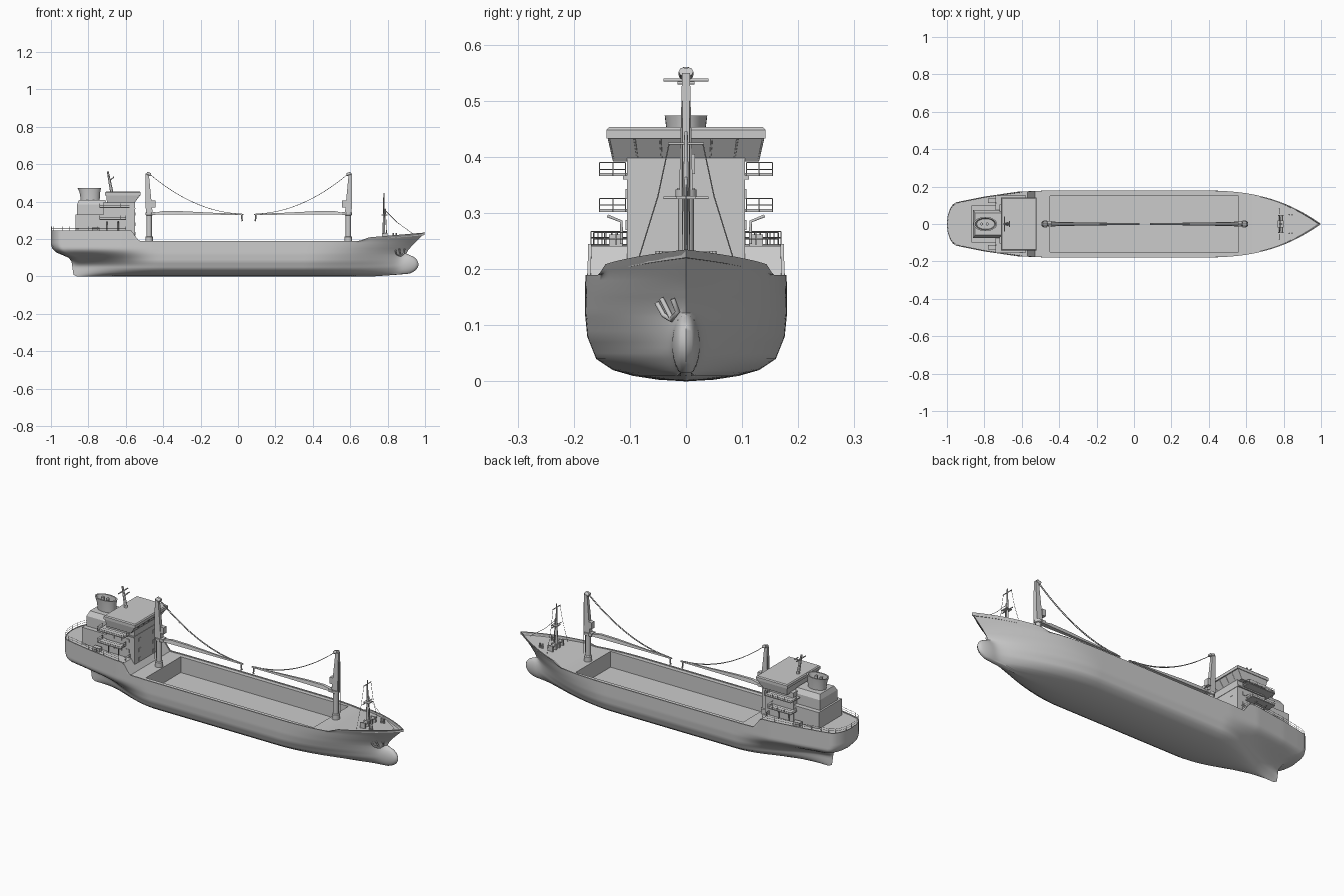
import bpy, bmesh, math

if "Cube" in bpy.data.objects:
    bpy.data.objects.remove(bpy.data.objects["Cube"])

def interp(tab, x):
    if x <= tab[0][0]: return tab[0][1]
    for (a, p), (b, q) in zip(tab, tab[1:]):
        if x <= b: return p + (q - p) * (x - a) / (b - a)
    return tab[-1][1]

def smooth(a, b, x):
    t = max(0, min(1, (x - a) / (b - a)))
    return t * t * (3 - 2 * t)

def activate(ob):
    bpy.ops.object.select_all(action='DESELECT')
    ob.select_set(True)
    bpy.context.view_layer.objects.active = ob

def make(name, verts, faces, angle=30):
    me = bpy.data.meshes.new(name)
    me.from_pydata(verts, [], faces)
    bm = bmesh.new(); bm.from_mesh(me)
    bmesh.ops.remove_doubles(bm, verts=bm.verts, dist=1e-5)
    bmesh.ops.recalc_face_normals(bm, faces=bm.faces)
    bm.to_mesh(me); bm.free()
    ob = bpy.data.objects.new(name, me)
    bpy.context.collection.objects.link(ob)
    activate(ob)
    bpy.ops.object.shade_smooth_by_angle(angle=math.radians(angle))
    return ob

def block(name, x0, x1, hy, z0, z1, top=None, yc=0):
    """Box, or frustum when top = (x0, x1, half width)."""
    v = []
    for (a, b, h), z in (((x0, x1, hy), z0), (top or (x0, x1, hy), z1)):
        v += [(a, yc - h, z), (b, yc - h, z), (b, yc + h, z), (a, yc + h, z)]
    f = [(3, 2, 1, 0), (4, 5, 6, 7)] + [(i, (i + 1) % 4, 4 + (i + 1) % 4, 4 + i) for i in range(4)]
    return make(name, v, f)

def tubes(name, paths, r, res=1):
    cu = bpy.data.curves.new(name, 'CURVE')
    cu.dimensions, cu.bevel_depth, cu.bevel_resolution, cu.use_fill_caps = '3D', r, res, True
    for p in paths:
        s = cu.splines.new('POLY')
        s.points.add(len(p) - 1)
        for q, c in zip(s.points, p): q.co = (*c, 1)
    ob = bpy.data.objects.new(name, cu)
    bpy.context.collection.objects.link(ob)
    activate(ob)
    bpy.ops.object.convert(target='MESH')
    return ob

def rings(name, prof, n=24):
    """Loft of ellipses (cx, cy, rx, ry, z), capped at both ends."""
    v = [(cx + rx * math.cos(2 * math.pi * i / n), cy + ry * math.sin(2 * math.pi * i / n), z)
         for cx, cy, rx, ry, z in prof for i in range(n)]
    f = [(k * n + i, k * n + (i + 1) % n, (k + 1) * n + (i + 1) % n, (k + 1) * n + i)
         for k in range(len(prof) - 1) for i in range(n)]
    f += [tuple(range(n)), tuple(range((len(prof) - 1) * n, len(prof) * n))]
    return make(name, v, f)

def railing(name, path, h=.022):
    tubes(name, [[(x, y, z + h * k) for x, y, z in path] for k in (.5, 1)]
          + [[p, (p[0], p[1], p[2] + h)] for p in path], .0009, 0)

# Hull form: stem, stern, midship section and sheer line
STERN = [(0, -.86), (.01, -.88), (.06, -.887), (.08, -.89), (.1, -.905), (.115, -.94), (.13, -.975), (.15, -.993), (.17, -1)]
STEM = [(0, .72), (.01, .86), (.05, .89), (.12, .9), (.14, .91), (.17, .935), (.2, .965), (.235, 1)]
MID = [(0, 0), (.003, .05), (.01, .095), (.02, .13), (.04, .16), (.08, .176), (.12, .18), (.25, .179)]
AFT = [(-1, .105), (-.9, .127), (-.8, .147), (-.62, .173), (-.45, .18)]
SHEER = [(-.57, .245), (-.53, .19), (.65, .19), (.7, .209), (1, .235)]

def bow_end(z):
    q = 1 - ((z - .065) / .055) ** 2
    return max(interp(STEM, z), .88 + .085 * math.sqrt(q) if q > 0 else 0)

def half(x, z):
    w = smooth(.05, .15, z)
    low = smooth(-.9, -.4, x)
    d = min(1, max(0, x - interp(STERN, z)) / .05)
    a = interp(MID, z) * (low + (interp(AFT, x) / .18 - low) * w) * math.sqrt(1 - (1 - d) ** 2)
    s = max(0, min(1, (x - .35) / (interp(STEM, z) - .35)))
    a *= 1 - s ** (1.7 + .9 * smooth(.03, .2, z))
    q = 1 - (max(0, x - .88) / .085) ** 2 - ((z - .065) / .055) ** 2
    b = .025 * math.sqrt(max(0, q)) * smooth(.6, .8, x)
    return (a ** 3 + b ** 3) ** (1 / 3)

# Hull shell
N = 130
levels = [0, .003, .006, .01, .015, .02, .03, .04, .05, .06, .07, .08, .09, .1, .107, .115, .122, .13, .14, .15, .16, .17, .18, .19, .205, .22, .235]
v, f = [], []
for sgn in (-1, 1):
    base = len(v)
    for z in levels:
        for i in range(N + 1):
            u = i / N
            t = .5 * u + .5 * (.5 - .5 * math.cos(math.pi * u))
            x = interp(STERN, z) + (bow_end(z) - interp(STERN, z)) * t
            zz = z if z <= .19 else .19 + (z - .19) / .045 * (interp(SHEER, x) - .19)
            v.append((x, sgn * half(x, z), zz))
    for k in range(len(levels) - 1):
        for i in range(N):
            a = base + k * (N + 1) + i
            f.append((a, a + 1, a + N + 2, a + N + 1))
make('hull', v, f, 50)

# Deck with hold opening, rim and bulwark
HX0, HX1, HY, FLOOR = -.45, .56, .15, .1
xs = [-1, -.998, -.994, -.988, -.98, -.97, -.955, -.93, -.9, -.8, -.7, -.62, -.57, -.53, HX0, -.2, .1, .3, .4, .48, HX1, .6, .65, .7, .76, .82, .88, .94, .98, .998]
v, f = [], []
for x in xs:
    h = half(x, .235)
    z = interp(SHEER, x)
    drop = .004 + .01 * smooth(.65, .72, x)
    inner = max(0, h - .006)
    m = min(HY, inner)
    p = [(h, z), (inner, z), (inner, z - drop), (m, z - drop)]
    v += [(x, -y, q) for y, q in p] + [(x, y, q) for y, q in reversed(p)]
for k in range(len(xs) - 1):
    for j in range(7):
        if j == 3 and HX0 <= xs[k] < HX1: continue
        a = k * 8 + j
        f.append((a, a + 1, a + 9, a + 8))
make('deck', v, f)
hold = block('cargo_hold', HX0, HX1, HY, FLOOR, .186)
bm = bmesh.new(); bm.from_mesh(hold.data)
bmesh.ops.delete(bm, geom=[p for p in bm.faces if p.normal.z > .9], context='FACES')
bmesh.ops.reverse_faces(bm, faces=bm.faces)
bm.to_mesh(hold.data); bm.free()

# Accommodation block
block('lower_house', -.87, -.6, .1, .24, .33)
block('engine_casing', -.86, -.7, .075, .33, .385)
block('casing_top', -.86, -.7, .075, .385, .41, top=(-.85, -.71, .06))
block('house_tower', -.72, -.55, .105, .185, .398)
block('bridge', -.7, -.555, .13, .392, .434, top=(-.705, -.525, .139))
block('bridge_roof', -.71, -.52, .142, .433, .448)
block('bridge_roof_top', -.71, -.52, .142, .448, .453, top=(-.705, -.525, .137))
block('bridge_ledge', -.71, -.548, .112, .36, .367)
for i in range(7):
    y = -.129 + .043 * i
    tubes('bridge_mullion', [[(-.555, y, .394), (-.525, y * 1.07, .434)]], .0018)
for z, x1 in ((.302, -.6), (.366, -.58)):
    block('side_gallery', -.74, x1, .155, z, z + .005)
    for s in (-1, 1):
        railing('gallery_rail', [(-.74, s * .108, z)] + [(x, s * .154, z) for x in (-.74, -.7, -.66, -.63, x1)]
                + [(x1, s * .13, z), (x1, s * .108, z)], .024)
for z in (.22, .27, .325):
    for s in (-1, 1):
        for x in (-.68, -.635, -.59):
            if z > .25: block('side_window', x - .009, x + .009, .002, z, z + .018, yc=s * .1055)
        block('front_window', -.551, -.548, .009, z, z + .018, yc=s * .06)
for s in (-1, 1):
    block('deck_locker', -.78, -.74, .012, .24, .262, yc=s * .125)
    tubes('davit', [[(x, s * .115, .245), (x, s * .115, .285), (x, s * .14, .295)] for x in (-.7, -.64)], .003)

# Funnel with hollow top
rings('funnel', [(-.79, 0, .05, .033, .405), (-.792, 0, .055, .035, .45), (-.795, 0, .063, .038, .474),
                 (-.795, 0, .055, .031, .474), (-.793, 0, .048, .028, .44)], 32)
tubes('exhaust_pipe', [[(x, 0, .42), (x, 0, .472)] for x in (-.815, -.785)], .008, 2)

# Radar mast
rings('radar_mast', [(-.675, 0, .009, .009, .45), (-.696, 0, .005, .005, .56)], 12)
tubes('radar_yard', [[(-.692, -.04, .537), (-.692, .04, .537)], [(-.69, 0, .51), (-.665, 0, .53)],
                     [(-.665, -.015, .532), (-.665, .015, .532)]], .003)

# Stern rails following the deck edge
path = [(x, half(x, .235) - .004, .245) for x in (-.6, -.65, -.7, -.75, -.8, -.85, -.9, -.94, -.97, -.985, -.995)]
railing('stern_rail', path + [(-.998, 0, .245)] + [(x, -y, z) for x, y, z in reversed(path)])
for s in (-1, 1):
    railing('stern_front_rail', [(-.575, s * y, .243) for y in (.105, .125, .145, .165)])

# Two cargo cranes facing one another
for name, X in (('aft', lambda x: x), ('fore', lambda x: .115 - x)):
    c = X(-.475)
    rings(name + '_crane_post', [(c, 0, .02, .02, .185), (c, 0, .02, .02, .212), (c, 0, .014, .014, .215), (c, 0, .014, .014, .325),
                                 (c, 0, .019, .019, .328), (c, 0, .019, .019, .342)], 20)
    a, b = sorted((X(-.493), X(-.457)))
    p, q = sorted((X(-.495), X(-.477)))
    block(name + '_crane_mast', a, b, .012, .342, .55, top=(p, q, .007))
    tubes(name + '_crane_head', [[(X(-.488), y, .552), (X(-.466), y, .545)] for y in (-.005, .005)], .008, 2)
    a, b = sorted((X(-.462), X(-.442)))
    block(name + '_crane_cab', a, b, .012, .37, .405, yc=.004)
    block(name + '_crane_bracket', a, b, .016, .328, .345)
    # Tapered boom: side outline (x, bottom, top, half width)
    v = []
    for x, lo, hi, w in ((-.46, .331, .337, .014), (-.4, .33, .35, .011), (-.3, .33, .349, .009), (-.1, .33, .339, .006), (.03, .329, .335, .004)):
        v += [(X(x), -w, lo), (X(x), w, lo), (X(x), w * .7, hi), (X(x), -w * .7, hi)]
    f = [(k * 4 + j, k * 4 + (j + 1) % 4, k * 4 + 4 + (j + 1) % 4, k * 4 + 4 + j) for k in range(4) for j in range(4)]
    make(name + '_crane_boom', v, f + [(0, 1, 2, 3), (16, 17, 18, 19)])
    cable = [(X(-.47 + .48 * i / 16), .545 - .21 * i / 16 - .19 * (i / 16) * (1 - i / 16)) for i in range(17)]
    tubes(name + '_crane_cable', [[(x, y, z) for x, z in cable] for y in (-.003, .003)], .0016)
    tubes(name + '_crane_hook', [[(X(.02), 0, .332), (X(.02), 0, .308), (X(.025), 0, .3), (X(.018), 0, .297)]], .0035)
    tubes(name + '_crane_ladder', [[(X(-.497), y, .22), (X(-.497), y, .5)] for y in (-.006, .006)], .001, 0)

# Foremast with yards, stays and windlass
rings('foremast', [(.78, 0, .008, .008, .2), (.78, 0, .005, .005, .34), (.78, 0, .003, .003, .445)], 12)
tubes('foremast_yards', [[(.78, -.032, .424), (.78, .032, .424)], [(.78, -.04, .327), (.78, .04, .327)],
                         [(.795, 0, .21), (.788, 0, .36), (.78, 0, .365)]], .0025)
tubes('foremast_stays', [[(.78, s * .03, .424), (.778, s * .05, .33), (.775, s * .088, .207)] for s in (-1, 1)]
      + [[(.78, 0, .36), (.85, 0, .29), (.94, 0, .225)]], .0011, 0)
block('mast_platform', .768, .8, .018, .325, .33)
tubes('windlass_drum', [[(.785, -.045, .223), (.785, .045, .223)]], .009, 3)
for y in (-.045, -.015, .015, .045):
    block('windlass_frame', .77, .8, .003, .195, .232, yc=y)
tubes('bollards', [[(x, s * .05, .2), (x, s * .05, .232)] for s in (-1, 1) for x in (.83, .845)], .004, 2)

# Anchor on the bow flank
def on_hull(x, z): return (x, -half(x, z) - .005, z)
tubes('anchor', [[on_hull(.862, .148), on_hull(.87, .113)],
                 [on_hull(.842, .14), on_hull(.848, .118), on_hull(.87, .11), on_hull(.888, .124), on_hull(.89, .147)]], .0045, 2)
